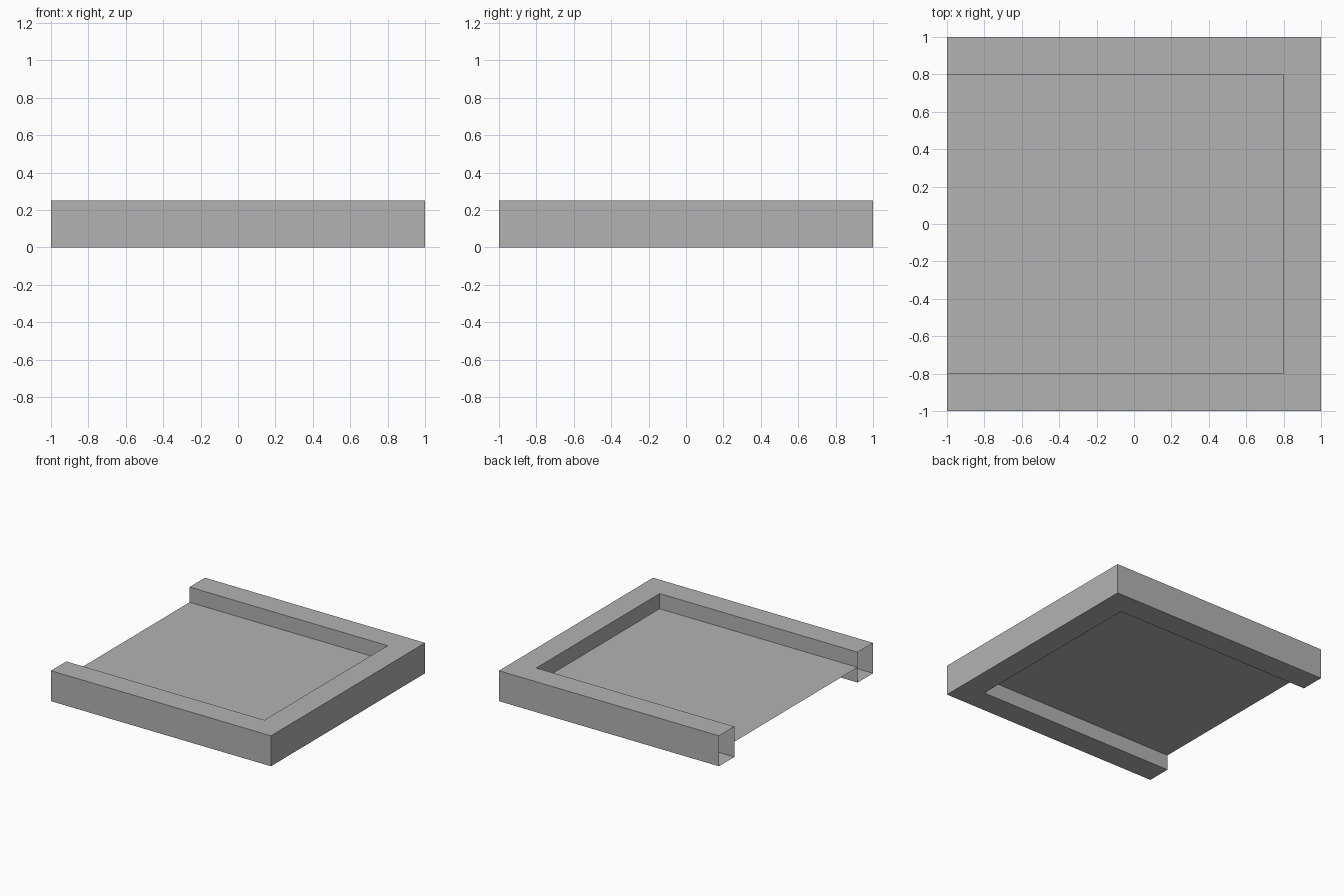
import bpy

if "Cube" in bpy.data.objects:
    bpy.data.objects.remove(bpy.data.objects["Cube"])

# One plain grey for the whole model
grey = bpy.data.materials.new("plain_grey")
grey.diffuse_color = (0.45, 0.45, 0.45, 1)
grey.use_nodes = True
grey.node_tree.nodes["Principled BSDF"].inputs["Base Color"].default_value = grey.diffuse_color

H = 0.25                                  # frame height
OUTER = [(-1, 1), (1, 1), (1, -1), (-1, -1)]          # outer U path
INNER = [(-1, 0.8), (0.8, 0.8), (0.8, -0.8), (-1, -0.8)]  # inner U path


def add_mesh(name, verts, faces):
    mesh = bpy.data.meshes.new(name)
    mesh.from_pydata(verts, [], faces)
    mesh.materials.append(grey)
    obj = bpy.data.objects.new(name, mesh)
    bpy.context.collection.objects.link(obj)
    return obj


# Hollow square tube swept round three sides, open at its two left ends
verts, faces = [], []
for (ox, oy), (ix, iy) in zip(OUTER, INNER):
    verts += [(ox, oy, 0), (ox, oy, H), (ix, iy, H), (ix, iy, 0)]
for s in range(3):
    for k in range(4):
        a, b = s * 4 + k, s * 4 + (k + 1) % 4
        faces.append((a, a + 4, b + 4, b))
frame = add_mesh("frame", verts, faces)

# Thin single-sheet panel halfway up the frame
panel = add_mesh("panel", [(x, y, H / 2) for x, y in INNER], [(3, 2, 1, 0)])
